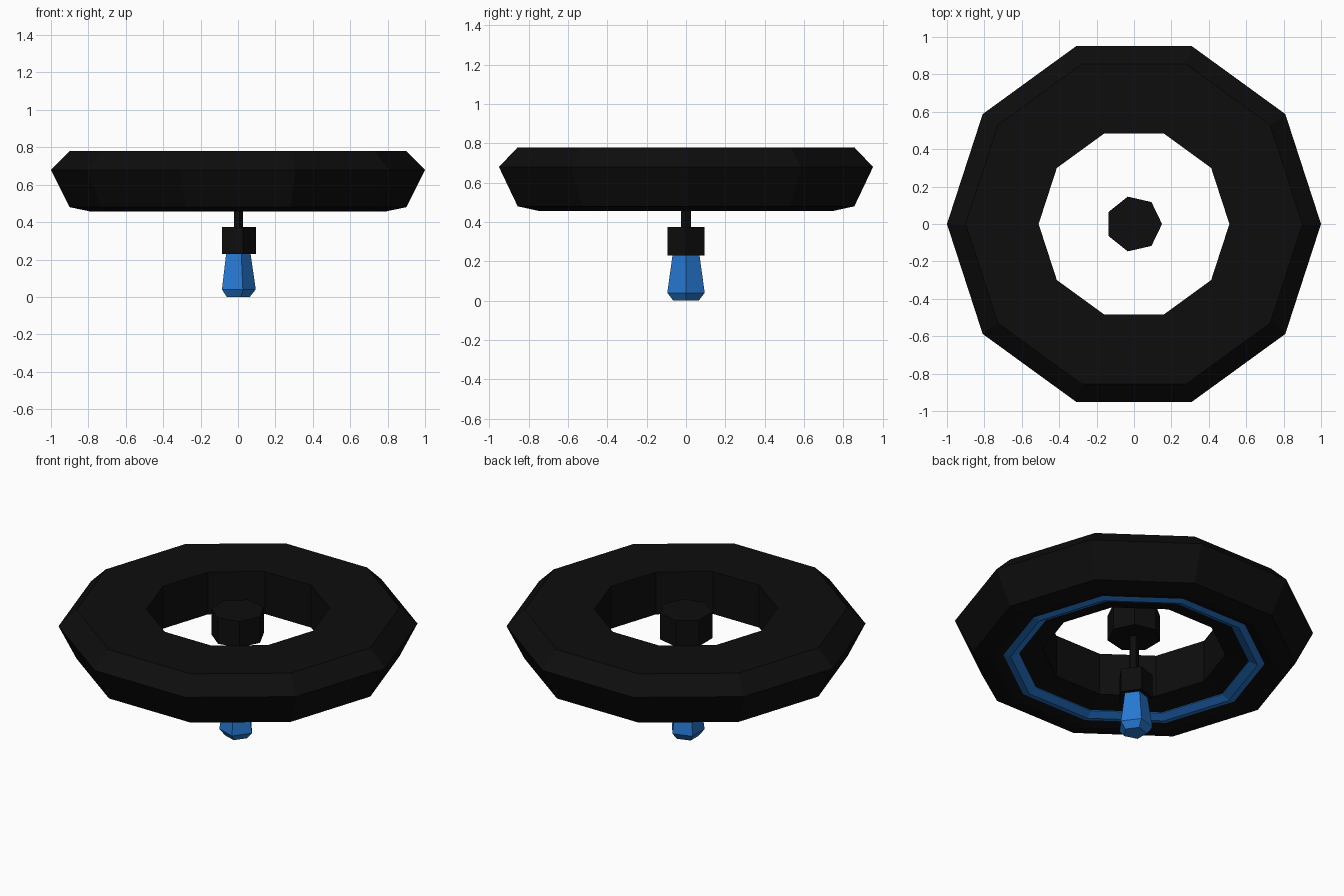
import bpy
import bmesh
from math import cos, sin, tau

old = bpy.data.objects.get("Cube")
if old:
    bpy.data.objects.remove(old, do_unlink=True)


def material(name, color):
    m = bpy.data.materials.new(name)
    m.use_nodes = True
    m.diffuse_color = color
    m.node_tree.nodes["Principled BSDF"].inputs["Base Color"].default_value = color
    return m


black = material("matte black", (0.004, 0.004, 0.004, 1))
blue = material("bright blue", (0.02, 0.19, 0.64, 1))


def lathe(name, profile, sides, mat, closed=False, x=0):
    """Sweep (radius, z) points around z; open profiles get end caps."""
    bm = bmesh.new()
    rings = [[bm.verts.new((x + r * cos(tau * i / sides), r * sin(tau * i / sides), z))
              for i in range(sides)] for r, z in profile]
    pairs = list(zip(rings, rings[1:]))
    if closed:
        pairs.append((rings[-1], rings[0]))
    else:
        bm.faces.new(rings[0])
        bm.faces.new(rings[-1])
    for a, b in pairs:
        for i in range(sides):
            j = (i + 1) % sides
            bm.faces.new((a[i], a[j], b[j], b[i]))
    bmesh.ops.recalc_face_normals(bm, faces=bm.faces)
    mesh = bpy.data.meshes.new(name)
    bm.to_mesh(mesh)
    bm.free()
    mesh.materials.append(mat)
    obj = bpy.data.objects.new(name, mesh)
    bpy.context.collection.objects.link(obj)
    return obj


# Large faceted ring and the coloured ridge on its underside
lathe("outer_ring", [(0.51, 0.78), (0.9, 0.78), (1.0, 0.68), (0.9, 0.48),
                     (0.79, 0.457), (0.51, 0.52)], 10, black, closed=True)
lathe("underside_band", [(0.73, 0.471), (0.69, 0.462), (0.64, 0.483),
                         (0.65, 0.51), (0.72, 0.51)], 10, blue, closed=True)

# Floating hub in the middle of the ring
lathe("hub", [(0.15, 0.61), (0.15, 0.77)], 7, black)

# Hanging stem, collar and tapered tip
lathe("stem", [(0.028, 0.37), (0.028, 0.615)], 5, black)
lathe("collar", [(0.1, 0.23), (0.1, 0.375)], 5, black, x=-0.005)
lathe("tip", [(0.068, 0), (0.1, 0.04), (0.072, 0.232)], 5, blue, x=-0.005)
